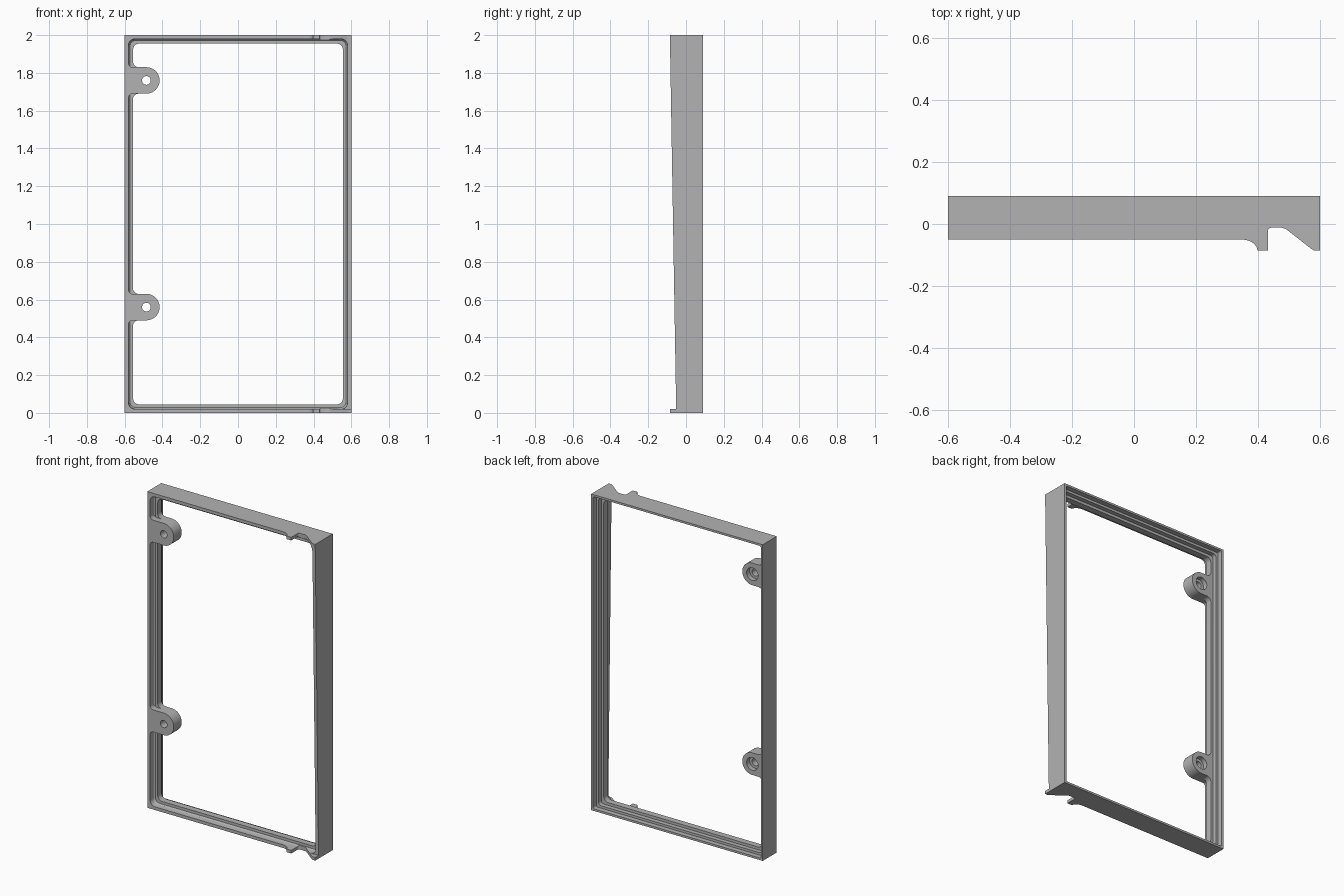
import bpy, bmesh
from math import sin, cos, pi, radians

cube = bpy.data.objects.get("Cube")
if cube:
    bpy.data.objects.remove(cube, do_unlink=True)

grey = bpy.data.materials.new("plain grey")
grey.use_nodes = True
grey.diffuse_color = (0.45, 0.45, 0.45, 1)
grey.node_tree.nodes["Principled BSDF"].inputs["Base Color"].default_value = grey.diffuse_color

W, H = 0.6, 1.0          # half width and half height
FRONT, LEDGE, BACK = -0.05, -0.01, 0.09


def finish(bm, name):
    bmesh.ops.remove_doubles(bm, verts=bm.verts, dist=1e-5)
    bmesh.ops.recalc_face_normals(bm, faces=bm.faces)
    mesh = bpy.data.meshes.new(name)
    bm.to_mesh(mesh)
    bm.free()
    mesh.materials.append(grey)
    ob = bpy.data.objects.new(name, mesh)
    bpy.context.collection.objects.link(ob)
    return ob


def prism(name, points, offset):
    """Extrude a closed outline of 3D points by an offset vector."""
    bm = bmesh.new()
    face = bm.faces.new([bm.verts.new(p) for p in points])
    ext = bmesh.ops.extrude_face_region(bm, geom=[face], use_keep_orig=True)
    bmesh.ops.translate(bm, vec=offset,
                        verts=[g for g in ext["geom"] if isinstance(g, bmesh.types.BMVert)])
    return finish(bm, name)


def arc(cx, cy, r, start, end, n=8):
    return [(cx + r * cos(radians(start + (end - start) * i / n)),
             cy + r * sin(radians(start + (end - start) * i / n))) for i in range(n + 1)]


def rounded_loop(inset, r, y):
    a, b = W - inset - r, H - inset - r
    pts = []
    for i, (sx, sz) in enumerate([(1, 1), (-1, 1), (-1, -1), (1, -1)]):
        pts += arc(sx * a, H + sz * b, r, i * 90, i * 90 + 90, 6)
    return [(x, y, z) for x, z in pts]


def cut(ob, cutters):
    for c in cutters:
        m = ob.modifiers.new("cut", "BOOLEAN")
        m.object, m.operation, m.solver = c, "DIFFERENCE", "EXACT"
    bpy.context.view_layer.update()
    mesh = bpy.data.meshes.new_from_object(
        ob.evaluated_get(bpy.context.evaluated_depsgraph_get()))
    ob.modifiers.clear()
    ob.data = mesh
    for c in cutters:
        bpy.data.objects.remove(c, do_unlink=True)


def smooth(ob):
    bpy.ops.object.select_all(action="DESELECT")
    ob.select_set(True)
    bpy.context.view_layer.objects.active = ob
    bpy.ops.object.shade_smooth_by_angle(angle=radians(30))


# Frame: stepped cross-section swept round the rectangle (inset, radius, y)
section = [(0, 0, BACK), (0.013, 0.01, BACK), (0.013, 0.01, 0.058), (0.028, 0.02, 0.058),
           (0.028, 0.02, 0.03), (0.045, 0.03, 0.03), (0.045, 0.03, LEDGE),
           (0.028, 0.03, LEDGE), (0.022, 0.035, -0.016), (0.02, 0.035, -0.025),
           (0.02, 0.035, -0.085), (0, 0, -0.085)]
bm = bmesh.new()
loops = [[bm.verts.new(p) for p in rounded_loop(*s)] for s in section]
for k, lower in enumerate(loops):
    upper = loops[(k + 1) % len(loops)]
    for i in range(len(lower)):
        j = (i + 1) % len(lower)
        bm.faces.new((lower[i], lower[j], upper[j], upper[i]))
frame = finish(bm, "frame")

# Front edge: low rim, curved lug, notch and ramp up to the tall side wall
edge = [(-0.7, FRONT)]
edge += [(0.345 + 0.053 * sin(t * pi / 16), FRONT - 0.035 * (1 - cos(t * pi / 16)))
         for t in range(9)]
edge += [(0.398, -0.2), (0.432, -0.2)]
edge += arc(0.442, -0.022, 0.01, 180, 90, 4)
edge += [(0.478, -0.012), (0.49, -0.016), (0.572, -0.08), (0.58, -0.085), (0.58, -0.2), (-0.7, -0.2)]
# Two separate outlines, one either side of the lug
split = edge.index((0.398, -0.2))
rim_cut = prism("rim_cutter", [(x, y, -0.1) for x, y in edge[:split + 1] + edge[-1:]], (0, 0, 2.2))
notch_cut = prism("notch_cutter", [(x, y, -0.1) for x, y in edge[split + 1:-1]], (0, 0, 2.2))
# Taper of the tall side wall
taper = [(-0.2, 0.02), (-0.052, 0.02), (-0.0851, 1.98), (-0.2, 1.98)]
taper_cut = prism("taper_cutter", [(0.5, y, z) for y, z in taper], (0.2, 0, 0))
cut(frame, [rim_cut, notch_cut, taper_cut])
smooth(frame)


# Screw bosses, with fillets where they meet the frame
def tab(name, z, root, r, y0, y1):
    cx, R = -0.485, 0.07
    upper = [(root, R + r)] + arc(root + r, R + r, r, 180, 270, 6)[1:]
    half = upper + arc(cx, 0, R, 90, 0, 12)
    outline = half + [(x, -h) for x, h in reversed(half[:-1])]
    ob = prism(name, [(x, y0, z + h) for x, h in outline], (0, y1 - y0, 0))
    holes = []
    for hole_r, a, b in ((0.023, -0.2, 0.2), (0.04, 0.0, 0.2)):
        ring = arc(cx, z, hole_r, 0, 360, 32)[:-1]
        holes.append(prism("hole_cutter", [(x, a, h) for x, h in ring], (0, b - a, 0)))
    cut(ob, holes)
    smooth(ob)


for label, z in (("upper", 1.76), ("lower", 0.56)):
    tab(label + "_boss_front", z, -0.58, 0.022, FRONT, LEDGE)
    tab(label + "_boss_back", z, -0.556, 0.03, LEDGE, 0.03)
